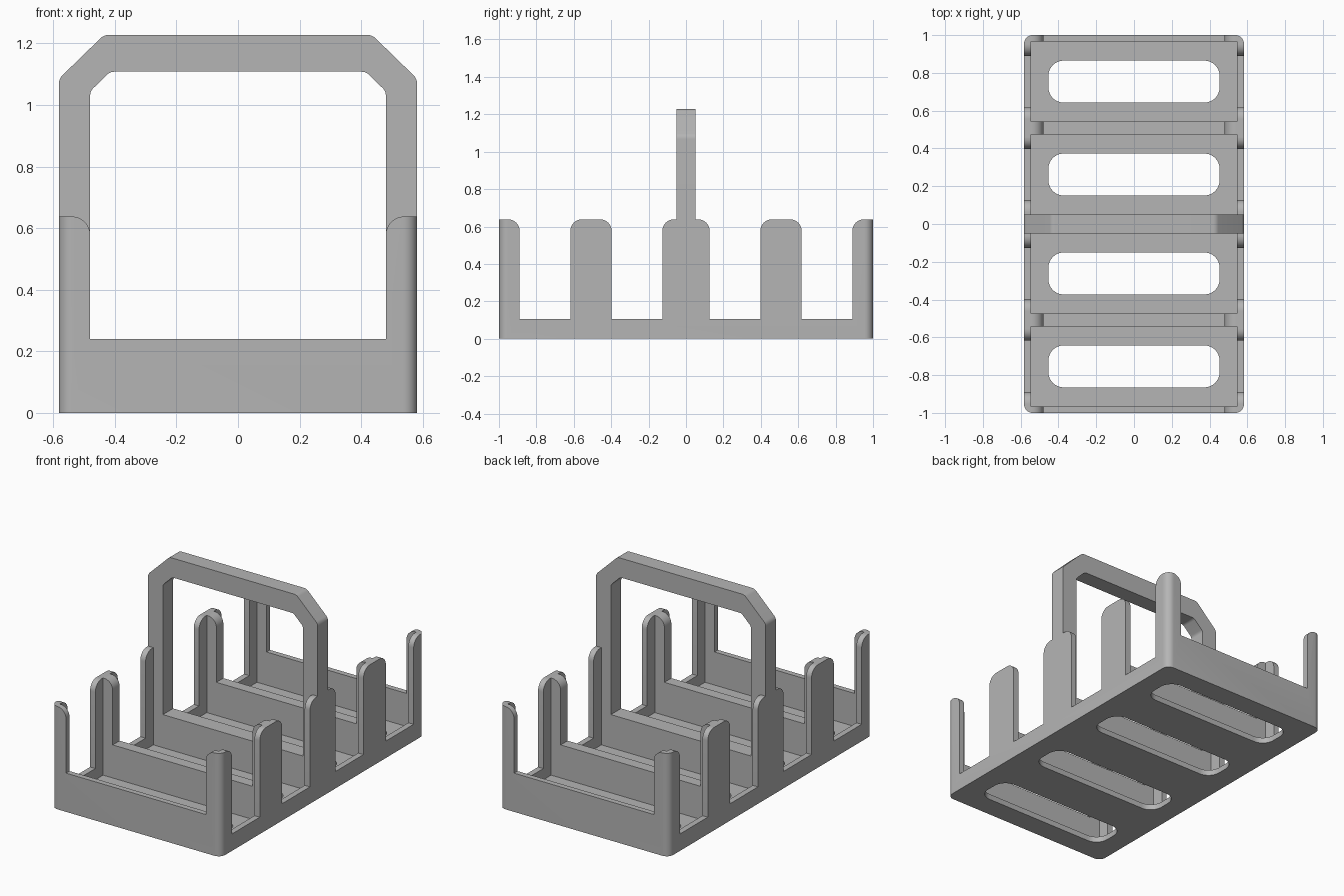
import bpy
import bmesh
import math
from mathutils import Vector

cube = bpy.data.objects.get("Cube")
if cube:
    bpy.data.objects.remove(cube, do_unlink=True)

plastic = bpy.data.materials.new("grey plastic")
plastic.use_nodes = True
GREY = (0.46, 0.46, 0.46, 1)
plastic.diffuse_color = GREY
plastic.node_tree.nodes["Principled BSDF"].inputs["Base Color"].default_value = GREY

HALF_X, POST_TOP, ROUND = 0.582, 0.638, 0.06


def outline(corners, steps=8):
    """Polygon from (u, v, radius) corners, each filleted by its radius."""
    points = []
    for i, (u, v, radius) in enumerate(corners):
        p = Vector((u, v))
        if radius == 0:
            points.append(p)
            continue
        a = (Vector(corners[i - 1][:2]) - p).normalized()
        b = (Vector(corners[(i + 1) % len(corners)][:2]) - p).normalized()
        half = a.angle(b) / 2
        centre = p + (a + b).normalized() * radius / math.sin(half)
        start = p + a * radius / math.tan(half) - centre
        end = p + b * radius / math.tan(half) - centre
        sweep = start.angle(end)
        for k in range(steps + 1):
            t = k / steps
            points.append(centre + (start * math.sin((1 - t) * sweep)
                                    + end * math.sin(t * sweep)) / math.sin(sweep))
    return points


def extrude(name, corners, axis, low, high):
    """Extrude a filleted outline along x, y or z."""
    place = {"x": lambda u, v, w: (w, u, v),
             "y": lambda u, v, w: (u, w, v),
             "z": lambda u, v, w: (u, v, w)}[axis]
    bm = bmesh.new()
    face = bm.faces.new([bm.verts.new(place(p.x, p.y, low)) for p in outline(corners)])
    top = bmesh.ops.extrude_face_region(bm, geom=[face])["geom"]
    bmesh.ops.translate(bm, vec=place(0, 0, high - low),
                        verts=[g for g in top if isinstance(g, bmesh.types.BMVert)])
    bmesh.ops.recalc_face_normals(bm, faces=bm.faces)
    mesh = bpy.data.meshes.new(name)
    bm.to_mesh(mesh)
    bm.free()
    mesh.materials.append(plastic)
    obj = bpy.data.objects.new(name, mesh)
    bpy.context.collection.objects.link(obj)
    return obj


def rectangle(u0, u1, v0, v1, radius=0):
    return [(u0, v0, radius), (u1, v0, radius), (u1, v1, radius), (u0, v1, radius)]


def gap(u0, u1, bottom):
    """Opening between two posts, flaring over their rounded tops."""
    flare, over = ROUND + 0.001, POST_TOP + 0.1
    return [(u0, bottom, 0), (u1, bottom, 0), (u1, POST_TOP, ROUND),
            (u1 + flare, POST_TOP, 0), (u1 + flare, over, 0),
            (u0 - flare, over, 0), (u0 - flare, POST_TOP, 0), (u0, POST_TOP, ROUND)]


def combine(target, tool, operation):
    mod = target.modifiers.new(operation, "BOOLEAN")
    mod.operation, mod.object, mod.solver = operation, tool, "EXACT"
    bpy.context.view_layer.objects.active = target
    bpy.ops.object.modifier_apply(modifier=mod.name)
    bpy.data.objects.remove(tool, do_unlink=True)


# Tray body with rounded upright corners
tray = extrude("carrier_tray", rectangle(-HALF_X, HALF_X, -1, 1, 0.045), "z", 0, POST_TOP)

# Four bays, each with a floor slot and a gap in the side walls
for side in (-1, 1):
    for near, far in ((0.05, 0.474), (0.542, 0.966)):
        y0, y1 = sorted((side * near, side * far))
        mid = (y0 + y1) / 2
        bay = extrude("bay", rectangle(-0.546, 0.546, y0, y1), "z", 0.035, 0.8)
        combine(tray, bay, "DIFFERENCE")
        slot = extrude("slot", rectangle(-0.453, 0.453, mid - 0.111, mid + 0.111, 0.08),
                       "z", -0.1, 0.2)
        combine(tray, slot, "DIFFERENCE")
        window = extrude("window", gap(mid - 0.136, mid + 0.136, 0.105), "x", -0.7, 0.7)
        combine(tray, window, "DIFFERENCE")

# Low end walls and dividers between the posts
combine(tray, extrude("aisle", gap(-0.48, 0.48, 0.24), "y", -1.1, 1.1), "DIFFERENCE")

# Handle arch rising from the middle posts
right_half = [(0.48, 0.2, 0), (HALF_X, 0.2, 0), (HALF_X, 1.085, 0.04), (0.435, 1.228, 0.04)]
inner_half = [(0.415, 1.108, 0.03), (0.48, 1.045, 0.03)]
arch = (right_half + [(-u, v, r) for u, v, r in reversed(right_half)]
        + [(-u, v, r) for u, v, r in reversed(inner_half)] + inner_half)
combine(tray, extrude("handle", arch, "y", -0.05, 0.05), "UNION")

bpy.ops.object.select_all(action="DESELECT")
tray.select_set(True)
bpy.context.view_layer.objects.active = tray
bpy.ops.object.shade_smooth_by_angle(angle=math.radians(30))
